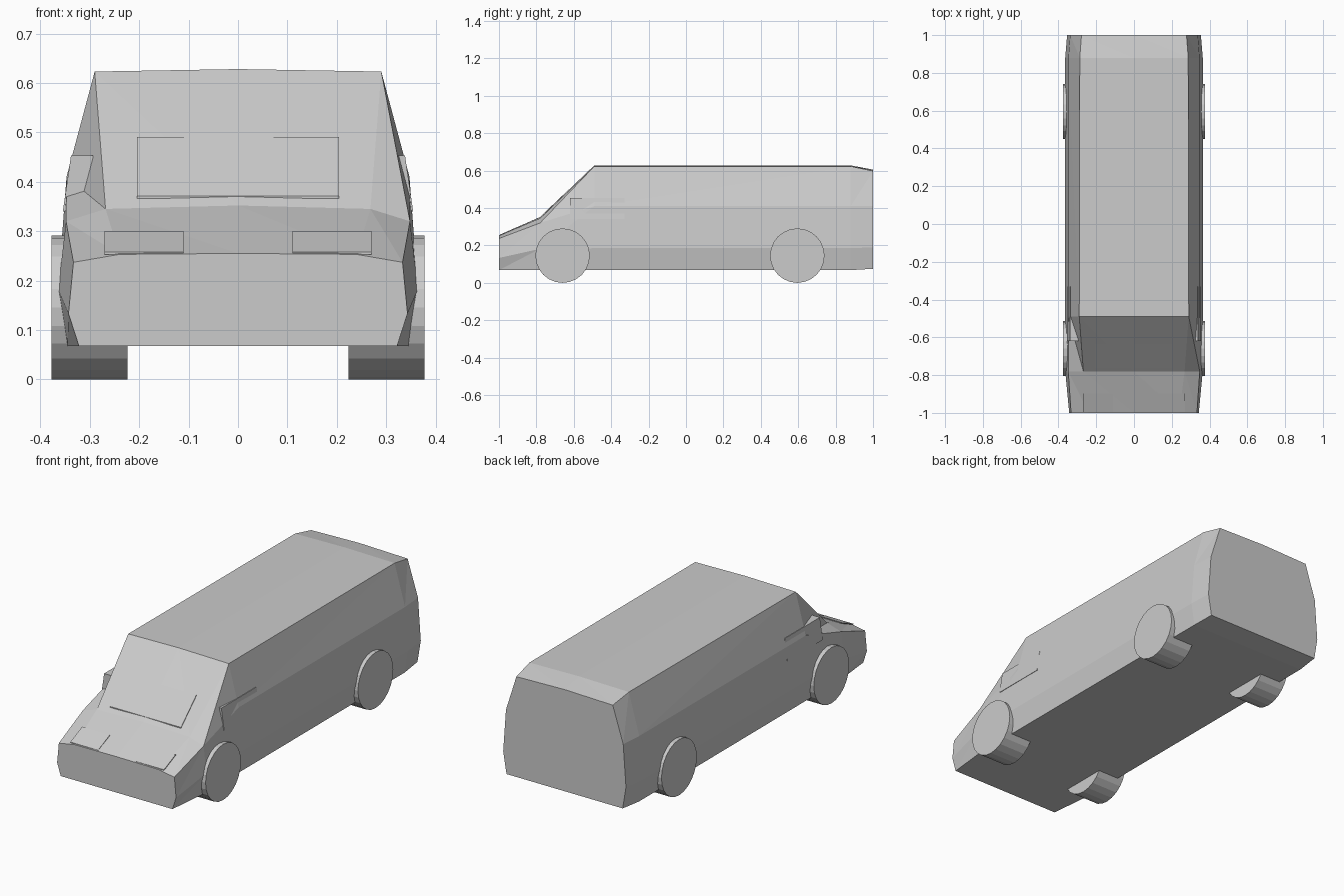
import bpy, math

if "Cube" in bpy.data.objects:
    bpy.data.objects.remove(bpy.data.objects["Cube"])

grey = bpy.data.materials.new("grey")
grey.diffuse_color = (0.6, 0.6, 0.6, 1)
grey.use_nodes = True
grey.node_tree.nodes["Principled BSDF"].inputs["Base Color"].default_value = grey.diffuse_color


def mesh_object(name, verts, faces):
    me = bpy.data.meshes.new(name)
    me.from_pydata(verts, [], faces)
    me.update()
    ob = bpy.data.objects.new(name, me)
    bpy.context.collection.objects.link(ob)
    me.materials.append(grey)
    return ob


def prism(name, lower, upper):
    """Six-sided solid between two matching quads (lower seen counter-clockwise from above)."""
    faces = [(3, 2, 1, 0), (4, 5, 6, 7)]
    faces += [(i, (i + 1) % 4, (i + 1) % 4 + 4, i + 4) for i in range(4)]
    return mesh_object(name, lower + upper, faces)


# Body: half cross-sections (x, z) from sill to roof centre, lofted along y
sections = [
    (-1.00, [(.322, .068), (.343, .133), (.333, .237), (.240, .253), (0, .255)]),
    (-0.78, [(.345, .068), (.364, .182), (.348, .320), (.268, .345), (0, .352)]),
    (-0.49, [(.345, .068), (.364, .185), (.347, .410), (.290, .623), (0, .628)]),
    (0.88, [(.345, .068), (.364, .185), (.347, .410), (.287, .623), (0, .628)]),
    (1.00, [(.335, .075), (.354, .190), (.338, .410), (.278, .598), (0, .605)]),
]
verts, faces, n = [], [], 9
for y, half in sections:
    ring = half + [(-x, z) for x, z in half[-2::-1]]
    verts += [(x, y, z) for x, z in ring]
for s in range(len(sections) - 1):
    a, b = s * n, (s + 1) * n
    for j in range(n - 1):
        faces += [(a + j, b + j, b + j + 1), (a + j, b + j + 1, a + j + 1)]
    faces.append((a + n - 1, b + n - 1, b, a))
faces.append(tuple(range(n)))
faces.append(tuple(reversed(range(4 * n, 5 * n))))
mesh_object("van_body", verts, faces)


# Thin plates lying on the sloping bonnet and windscreen
def slope_plate(name, x0, x1, p, q, z0, z1, lift):
    def y_at(z):
        return p[0] + (q[0] - p[0]) * (z - p[1]) / (q[1] - p[1])
    ya, yb = y_at(z0), y_at(z1)
    corners = [(x0, ya, z0), (x1, ya, z0), (x1, yb, z1), (x0, yb, z1)]
    prism(name, [(x, y, z - .004) for x, y, z in corners],
          [(x, y, z + lift) for x, y, z in corners])


slope_plate("windscreen", -.204, .204, (-.78, .352), (-.49, .628), .37, .49, .001)
for side, x0, x1 in (("left", -.27, -.11), ("right", .11, .27)):
    slope_plate(side + "_headlight", x0, x1, (-1, .255), (-.78, .352), .257, .30, .0005)

# Front door windows, leaning with the body sides
for side, s in (("left", -1), ("right", 1)):
    def quad(xi, xo, z):
        xa, xb = sorted((s * xi, s * xo))
        return [(xa, -.62, z), (xb, -.62, z), (xb, -.33, z), (xa, -.33, z)]
    prism(side + "_door_window", quad(.295, .3545, .34), quad(.293, .338, .453))

# Wheels
for end, y in (("front", -.66), ("rear", .595)):
    for side, s in (("left", -1), ("right", 1)):
        bpy.ops.mesh.primitive_cylinder_add(
            vertices=24, radius=.1455, depth=.153,
            location=(s * .3005, y, .1455), rotation=(0, math.pi / 2, 0))
        wheel = bpy.context.object
        wheel.name = f"{end}_{side}_wheel"
        wheel.data.materials.append(grey)
